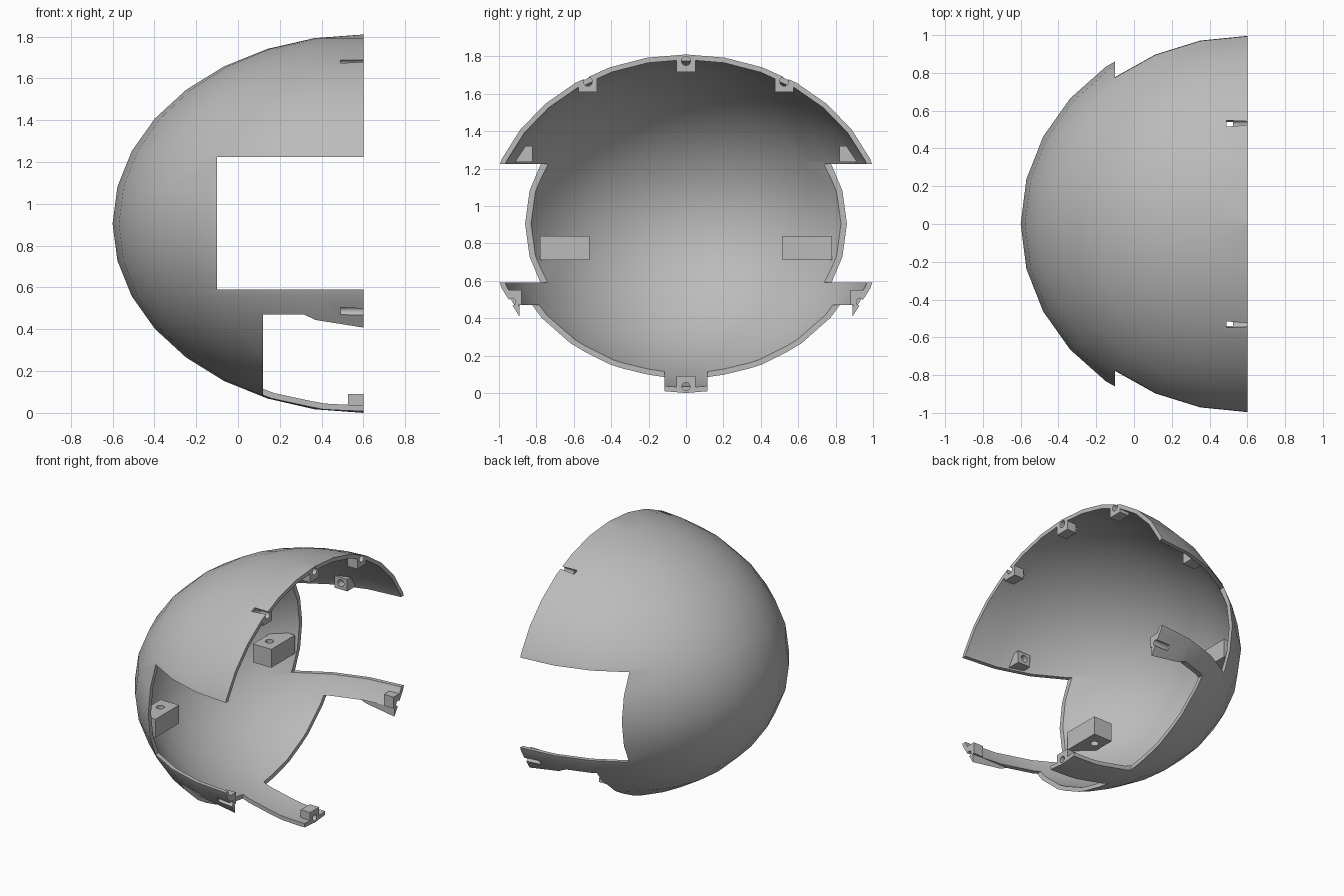
import bpy
import bmesh
import math
from mathutils import Matrix, Vector

default = bpy.data.objects.get("Cube")
if default:
    bpy.data.objects.remove(default, do_unlink=True)

CENTRE = Vector((0.6, 0, 0.905))
RADII = Vector((1.2, 1.066, 0.905))
WALL = 0.028

grey = bpy.data.materials.new("plain_grey")
grey.use_nodes = True
colour = (0.5, 0.5, 0.5, 1)
grey.diffuse_color = colour
grey.node_tree.nodes["Principled BSDF"].inputs["Base Color"].default_value = colour


def finish(name, bm):
    mesh = bpy.data.meshes.new(name)
    bm.to_mesh(mesh)
    bm.free()
    mesh.materials.append(grey)
    obj = bpy.data.objects.new(name, mesh)
    bpy.context.collection.objects.link(obj)
    return obj


def ellipsoid(name, inset):
    bm = bmesh.new()
    bmesh.ops.create_uvsphere(bm, u_segments=28, v_segments=16, radius=1)
    size = RADII - Vector((inset, inset, inset))
    bmesh.ops.scale(bm, vec=size, verts=bm.verts)
    bmesh.ops.translate(bm, vec=CENTRE, verts=bm.verts)
    return finish(name, bm)


def box(name, x, y, z):
    bm = bmesh.new()
    bmesh.ops.create_cube(bm, size=1)
    bmesh.ops.scale(bm, vec=[b - a for a, b in (x, y, z)], verts=bm.verts)
    bmesh.ops.translate(bm, vec=[(a + b) / 2 for a, b in (x, y, z)], verts=bm.verts)
    return finish(name, bm)


def cylinder(name, centre, axis, radius, length):
    bm = bmesh.new()
    turn = Vector((0, 0, 1)).rotation_difference(Vector(axis)).to_matrix().to_4x4()
    bmesh.ops.create_cone(bm, cap_ends=True, segments=16, radius1=radius,
                          radius2=radius, depth=length,
                          matrix=Matrix.Translation(centre) @ turn)
    return finish(name, bm)


def carve(obj, tool, operation="DIFFERENCE", keep=False):
    """Bake one boolean into the object, then drop the tool."""
    mod = obj.modifiers.new("carve", "BOOLEAN")
    mod.operation, mod.solver, mod.object = operation, "EXACT", tool
    graph = bpy.context.evaluated_depsgraph_get()
    mesh = bpy.data.meshes.new_from_object(obj.evaluated_get(graph))
    obj.modifiers.clear()
    obj.data = mesh
    if not keep:
        bpy.data.objects.remove(tool, do_unlink=True)


# Half ellipsoid shell, open towards +x
shell = ellipsoid("shell", 0)
carve(shell, ellipsoid("hollow", WALL))
carve(shell, box("front_trim", (0.6, 3), (-2, 2), (-1, 3)))

# Side window through both walls, and lower openings beside the bottom strip
carve(shell, box("window_cut", (-0.1, 1), (-2, 2), (0.59, 1.225)))
for side in (-1, 1):
    span = sorted((0.115 * side, 0.89 * side))
    carve(shell, box("lower_cut", (0.12, 1), span, (-0.2, 0.47)))

# Bosses: name, x range, y range, z range, hole centre, hole axis, radius, length
X, Y, Z = (1, 0, 0), (0, 1, 0), (0, 0, 1)
RIM = (0.525, 0.6)
middle = [
    ("top_boss", RIM, (-0.05, 0.05), (1.715, 1.85), (0.6, 0, 1.775), X, 0.024, 0.22),
    ("bottom_boss", RIM, (-0.05, 0.05), (-0.05, 0.09), (0.6, 0, 0.035), X, 0.022, 0.16),
]
paired = [
    ("upper_boss", RIM, (0.475, 0.575), (1.61, 1.8), (0.6, 0.525, 1.665), X, 0.024, 0.22),
    ("window_boss", (0.18, 0.28), (0.82, 1), (1.235, 1.32), (0.23, 0.82, 1.28), Y, 0.024, 0.1),
    ("tab_boss", RIM, (0.88, 1), (0.47, 0.55), (0.6, 0.93, 0.487), X, 0.02, 0.22),
    ("mount_block", (-0.245, -0.1), (0.515, 0.78), (0.71, 0.84), (-0.18, 0.61, 0.775), Z, 0.027, 0.3),
]


def mirrored(part, side):
    name, x, y, z, c, axis, radius, length = part
    label = ("left_" if side > 0 else "right_") + name
    y = sorted((y[0] * side, y[1] * side))
    return label, x, y, z, (c[0], c[1] * side, c[2]), axis, radius, length


limit = ellipsoid("limit", WALL * 0.5)
limit.hide_render = True
parts = [shell]
for name, x, y, z, c, axis, radius, length in middle + [
        mirrored(p, s) for p in paired for s in (-1, 1)]:
    boss = box(name, x, y, z)
    carve(boss, limit, "INTERSECT", keep=True)
    hole = cylinder("screw_hole", c, axis, radius, length)
    if axis == X:
        carve(shell, hole, keep=True)
    carve(boss, hole)
    parts.append(boss)
bpy.data.objects.remove(limit, do_unlink=True)

# Smooth curved skin, crisp cut edges
bpy.ops.object.select_all(action="DESELECT")
for obj in parts:
    obj.select_set(True)
bpy.context.view_layer.objects.active = shell
bpy.ops.object.shade_smooth_by_angle(angle=math.radians(30))
